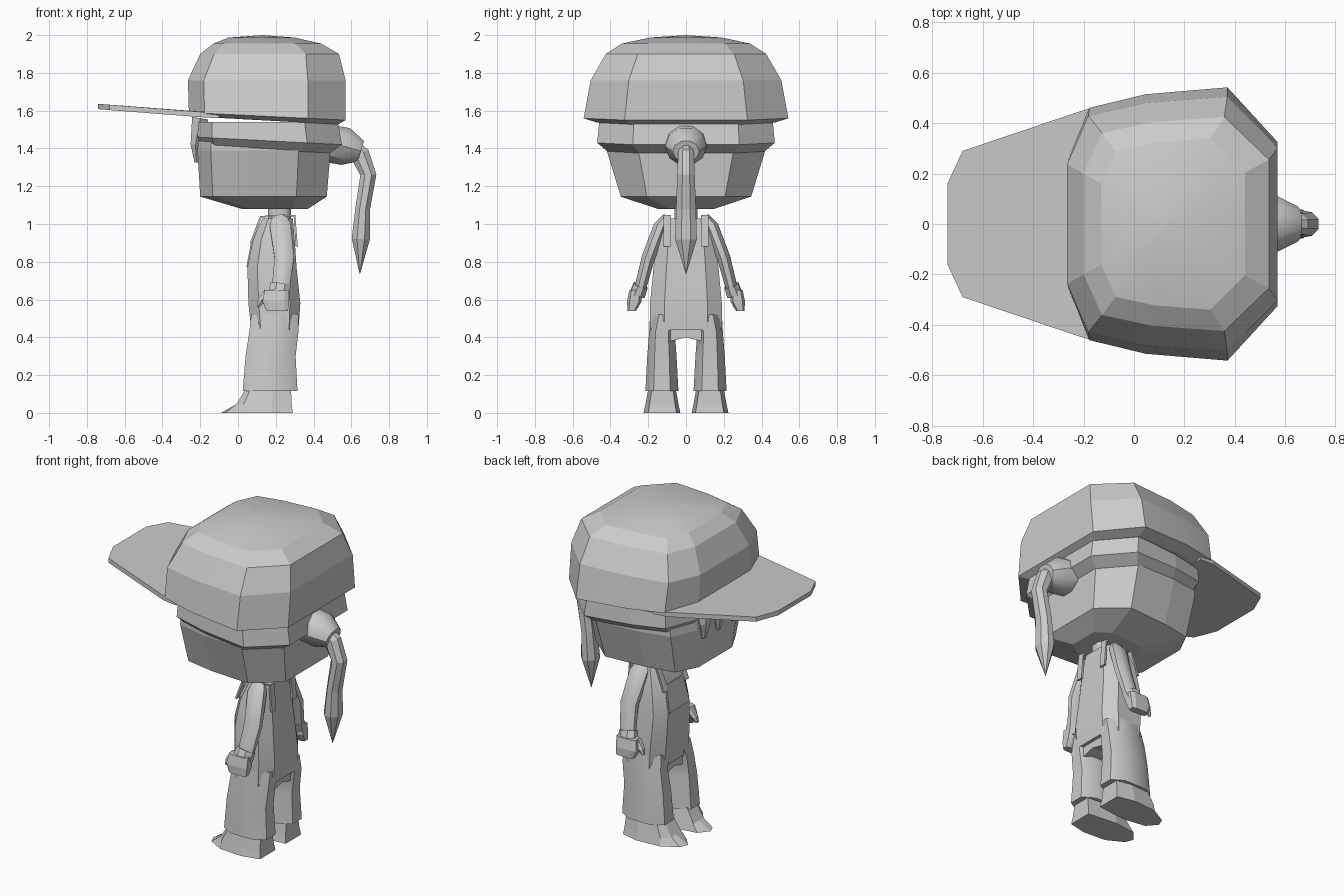
import bpy, bmesh, math
from mathutils import Vector

old = bpy.data.objects.get("Cube")
if old:
    bpy.data.objects.remove(old, do_unlink=True)

GREY = (0.6, 0.6, 0.6, 1)
grey = bpy.data.materials.new("plain grey")
grey.use_nodes = True
grey.diffuse_color = GREY
grey.node_tree.nodes["Principled BSDF"].inputs["Base Color"].default_value = GREY


def loft(name, rings, smooth=None):
    """Skin closed rings of equal length and cap both ends."""
    bm = bmesh.new()
    rows = [[bm.verts.new(p) for p in ring] for ring in rings]
    n = len(rows[0])
    for low, high in zip(rows, rows[1:]):
        for i in range(n):
            j = (i + 1) % n
            bm.faces.new((low[i], low[j], high[j], high[i]))
    bm.faces.new(rows[0][::-1])
    bm.faces.new(rows[-1])
    bmesh.ops.remove_doubles(bm, verts=bm.verts, dist=0.0005)
    bmesh.ops.recalc_face_normals(bm, faces=bm.faces)
    mesh = bpy.data.meshes.new(name)
    bm.to_mesh(mesh)
    bm.free()
    obj = bpy.data.objects.new(name, mesh)
    bpy.context.collection.objects.link(obj)
    mesh.materials.append(grey)
    if smooth:
        bpy.ops.object.select_all(action="DESELECT")
        obj.select_set(True)
        bpy.context.view_layer.objects.active = obj
        bpy.ops.object.shade_smooth_by_angle(angle=math.radians(smooth))
    return obj


# Half outline of the skull and cap: depth fraction, width fraction
HALF = [(0, 0), (0, .47), (.1, .85), (.37, .95), (.76, 1), (1, .6), (1, 0)]
OUTLINE = HALF + [(u, -v) for u, v in HALF[-2:0:-1]]


def skull_ring(x0, x1, width, z, rise=0):
    return [(x0 + (x1 - x0) * u, width * v, z + rise * (1 - u)) for u, v in OUTLINE]


def oct_ring(x0, x1, y0, y1, z, k=.5):
    cx, cy, rx, ry = (x0 + x1) / 2, (y0 + y1) / 2, (x1 - x0) / 2, (y1 - y0) / 2
    corners = [(1, -k), (1, k), (k, 1), (-k, 1), (-1, k), (-1, -k), (-k, -1), (k, -1)]
    return [(cx + rx * a, cy + ry * b, z) for a, b in corners]


def tube(name, path, sizes, sides=8, smooth=None):
    """Loft along a path in which sizes are (in-plane x-z, sideways) radii."""
    pts = [Vector(p) for p in path]
    rings = []
    for i, (p, (ra, rb)) in enumerate(zip(pts, sizes)):
        d = (pts[min(i + 1, len(pts) - 1)] - pts[max(i - 1, 0)]).normalized()
        a = Vector((0, 1, 0)).cross(d).normalized()
        b = d.cross(a)
        rings.append([p + a * ra * math.cos(t) + b * rb * math.sin(t)
                      for t in (2 * math.pi * (k + .5) / sides for k in range(sides))])
    return loft(name, rings, smooth)


def slab(name, points, offset):
    """Flat plate from an outline and a thickness vector."""
    return loft(name, [points, [Vector(p) + Vector(offset) for p in points]])


# Head and hair
loft("head", [skull_ring(.02, .37, .15, 1.08), skull_ring(-.2, .47, .345, 1.145),
              skull_ring(-.215, .49, .42, 1.39), skull_ring(-.2, .48, .42, 1.54)])
loft("hair", [skull_ring(-.19, .48, .41, 1.37, .04), skull_ring(-.215, .55, .47, 1.42, .04),
              skull_ring(-.21, .53, .46, 1.54)])
for y in (-.14, 0, .14):
    tube("fringe_lock", [(-.2, y, 1.56), (-.225, y, 1.42), (-.22, y, 1.325)],
         [(.05, .06), (.03, .045), (.012, .015)], 6)

# Cap: band and faceted dome
loft("cap", [skull_ring(-.2, .53, .47, 1.527, .04), skull_ring(-.26, .57, .542, 1.55, .04),
             skull_ring(-.265, .57, .505, 1.76), skull_ring(-.2, .535, .425, 1.9),
             skull_ring(-.13, .44, .34, 1.955), skull_ring(-.05, .3, .19, 1.987),
             skull_ring(.13, .131, .001, 2.0)], 14)
brim = [(-.1, .46, 1.56), (-.19, .455, 1.565), (-.68, .29, 1.603), (-.74, .16, 1.608)]
brim += [(x, -y, z) for x, y, z in brim[::-1]]
slab("cap_visor", brim, (0, 0, .028))

# Ponytail with its tie
tube("hair_tie", [(.46, 0, 1.43), (.57, 0, 1.41), (.65, 0, 1.385)],
     [(.105, .115), (.105, .11), (.06, .07)], 10, 35)
tube("ponytail", [(.61, 0, 1.42), (.645, 0, 1.37), (.69, 0, 1.26), (.66, 0, 1.08),
                  (.65, 0, .92), (.645, 0, .735)],
     [(.03, .035), (.055, .045), (.046, .05), (.042, .057), (.052, .062), (.001, .001)], 8)

# Neck, torso and bib
loft("neck", [oct_ring(.16, .28, -.06, .06, z) for z in (1.0, 1.12)], 50)
body = [(.07, .32, .19, .44), (.055, .33, .19, .58), (.05, .31, .172, .77),
        (.08, .3, .155, .92), (.13, .29, .12, 1.03)]
loft("torso", [oct_ring(a, b, -w, w, z, .6) for a, b, w, z in body], 25)
slab("bib", [(.052, -.1, .77), (.052, .1, .77), (.083, .08, .93), (.083, -.08, .93)],
     (-.008, 0, .002))

for s in (-1, 1):
    side = "left" if s > 0 else "right"

    def mirrored(points):
        return [(x, s * y, z) for x, y, z in points]

    # Dungaree straps: front, over the shoulder, back
    path = [(.075, .9), (.125, 1.035), (.295, 1.04), (.305, .88)]
    rings = []
    for i, (x, z) in enumerate(path):
        dx, dz = ((-.012, 0), (-.008, .008), (.008, .008), (.012, 0))[i]
        rings.append(mirrored([(x, .08, z), (x, .12, z), (x + dx, .12, z + dz),
                               (x + dx, .08, z + dz)]))
    loft(side + "_strap", rings)

    # Trouser leg
    leg = [(.025, .315, .04, .215, .115), (.04, .305, .05, .205, .3),
           (.06, .32, .06, .195, .43), (.07, .32, .0, .19, .52)]
    loft(side + "_leg", [mirrored(oct_ring(*r)) for r in leg], 40)

    # Inner thigh gusset below the seat
    slab(side + "_gusset", mirrored([(.08, 0, .48), (.08, 0, .4), (.08, .08, .38), (.08, .12, .48)]),
         (.22, 0, 0))

    # Shoe: pointed sole rising to the ankle
    sole = [(.29, .05), (.29, .2), (.18, .225), (.03, .215), (-.07, .16), (-.09, .11),
            (-.04, .05), (.1, .03)]
    rings = [[(x, y, 0) for x, y in sole],
             [(max(x, -.01) * .98, .125 + (y - .125) * .9, .045) for x, y in sole],
             [(.04 + max(x, 0) * .83, .125 + (y - .125) * .75, .125) for x, y in sole]]
    loft(side + "_shoe", [mirrored(r) for r in rings])

    # Arm with sleeve cuff
    arm = [(.215, .1, 1.035), (.225, .135, .985), (.245, .2, .82), (.225, .245, .65)]
    tube(side + "_arm", mirrored(arm), [(.045, .025), (.06, .04), (.056, .038), (.05, .033)], 8, 50)
    tube(side + "_cuff", mirrored([(.225, .24, .675), (.215, .258, .625)]),
         [(.058, .042), (.06, .044)], 8)

    # Hand and thumb
    hand = [(.14, .27, .235, .3, .65), (.13, .27, .235, .312, .59), (.15, .265, .265, .31, .54)]
    loft(side + "_hand", [mirrored(oct_ring(*r, .65)) for r in hand])
    tube(side + "_thumb", mirrored([(.16, .255, .635), (.12, .26, .59), (.105, .262, .56)]),
         [(.03, .025), (.02, .02), (.008, .01)], 6)
